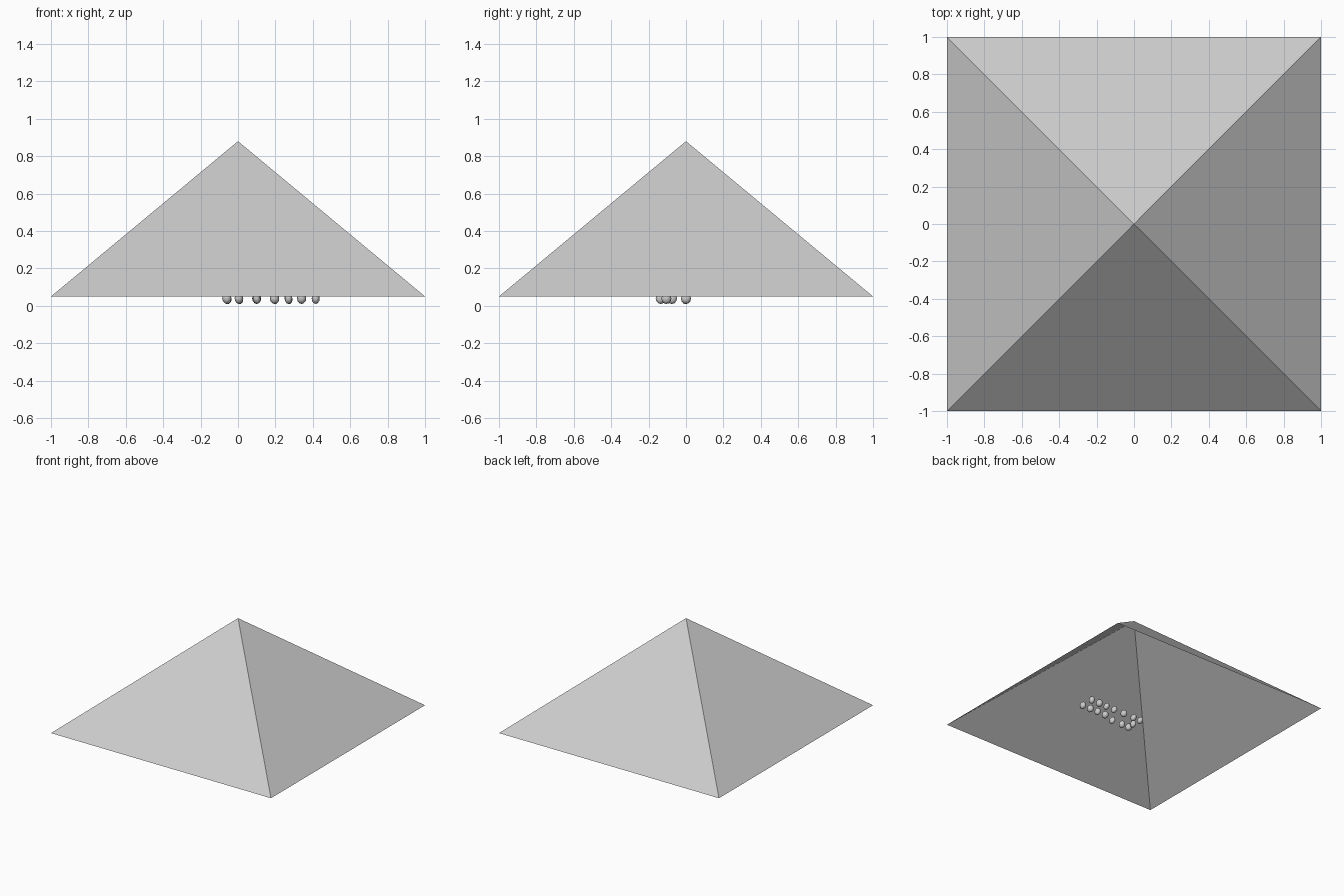
import bpy, bmesh, math, random
from mathutils import Matrix, Vector

if "Cube" in bpy.data.objects:
    bpy.data.objects.remove(bpy.data.objects["Cube"])

random.seed(4)


def material(name, value):
    m = bpy.data.materials.new(name)
    m.diffuse_color = (value, value, value, 1)
    m.use_nodes = True
    m.node_tree.nodes["Principled BSDF"].inputs["Base Color"].default_value = m.diffuse_color
    return m


def add_object(name, bm, mat):
    mesh = bpy.data.meshes.new(name)
    bm.to_mesh(mesh)
    bm.free()
    mesh.materials.append(mat)
    ob = bpy.data.objects.new(name, mesh)
    bpy.context.collection.objects.link(ob)
    return ob


grey = material("light grey", 0.6)

# Open-bottomed square pyramid: thin shell from z 0.05 to 0.88
bm = bmesh.new()
bmesh.ops.create_cone(
    bm, cap_ends=False, segments=4, radius1=math.sqrt(2), radius2=0, depth=0.83,
    matrix=Matrix.Translation((0, 0, 0.465)) @ Matrix.Rotation(math.pi / 4, 4, 'Z'))
bmesh.ops.remove_doubles(bm, verts=bm.verts, dist=1e-4)
bmesh.ops.recalc_face_normals(bm, faces=bm.faces)
add_object("pyramid_shell", bm, grey)

# Two rows of small pebbles under the shell, plus one between the row ends
row_x = (-0.06, 0.005, 0.10, 0.195, 0.27, 0.34, 0.415)
spots = [(x, 0.0) for x in row_x]
spots += [(x, -0.135 if x < 0.15 else -0.105) for x in row_x]
spots.append((-0.055, -0.075))
for i, (x, y) in enumerate(spots):
    bm = bmesh.new()
    bmesh.ops.create_icosphere(bm, subdivisions=2, radius=1)
    tilt = Matrix.Rotation(random.uniform(-0.4, 0.0), 4, 'Y')
    turn = Matrix.Rotation(random.uniform(-0.3, 0.3), 4, 'Z')
    size = Matrix.Diagonal((random.uniform(0.019, 0.026), 0.027, 0.03, 1))
    bm.transform(turn @ tilt @ size)
    low = min(v.co.z for v in bm.verts)
    bm.transform(Matrix.Translation((x, y, 0.01 - low)))
    for f in bm.faces:
        f.smooth = True
    add_object(f"pebble_{i + 1}", bm, grey)
